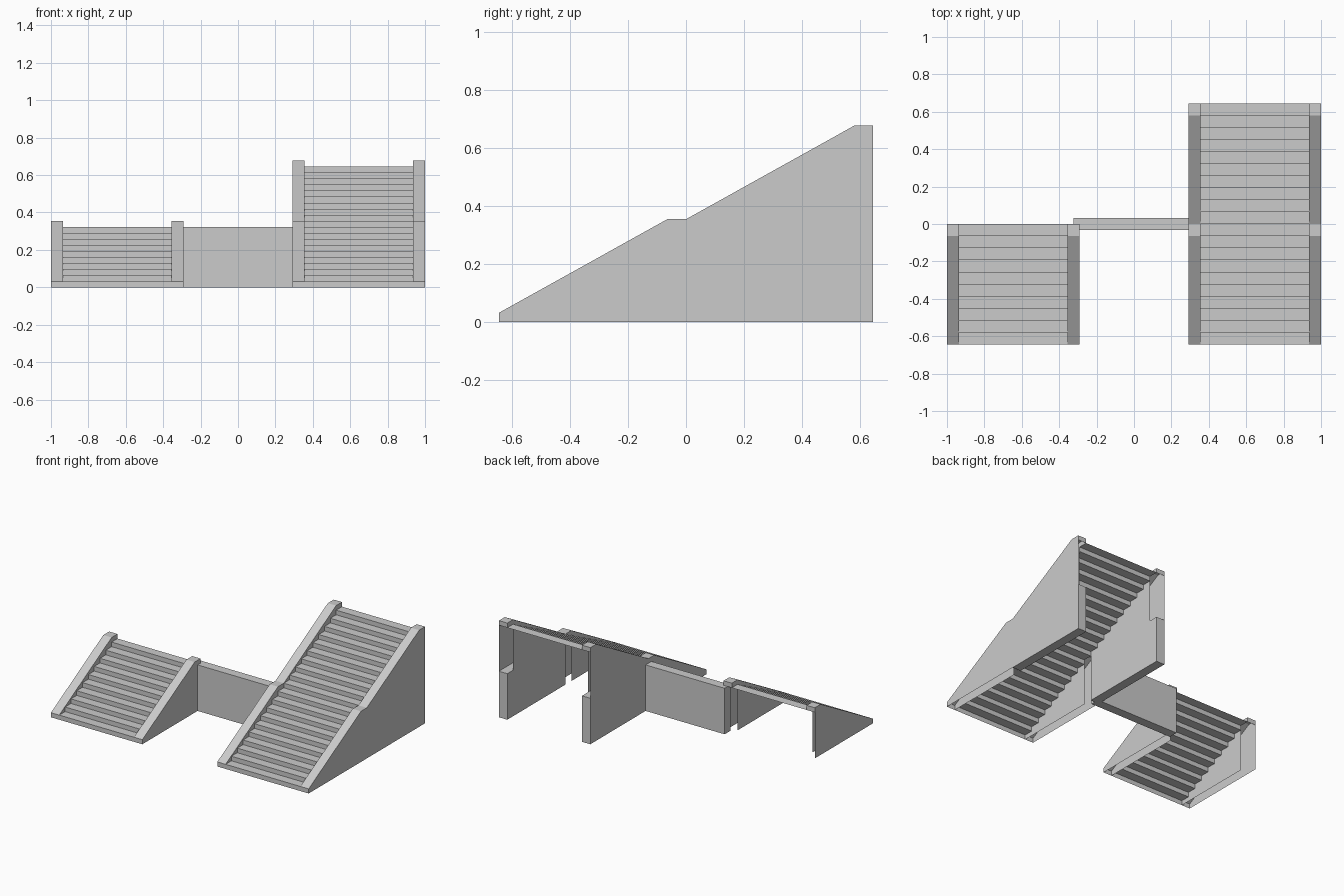
import bpy, bmesh

if "Cube" in bpy.data.objects:
    bpy.data.objects.remove(bpy.data.objects["Cube"])

RUN, RISE, N = 0.0645, 0.03228, 10
D = RUN * N                # depth of one flight
H = RISE * N               # height of one flight
W = 0.709                  # overall flight width
T = RUN                    # side wall thickness


def finish(name, bm, loc):
    bmesh.ops.remove_doubles(bm, verts=bm.verts, dist=1e-5)
    me = bpy.data.meshes.new(name)
    bm.to_mesh(me)
    bm.free()
    ob = bpy.data.objects.new(name, me)
    ob.location = loc
    bpy.context.collection.objects.link(ob)


def face(bm, pts, flip=False):
    if flip:
        pts = pts[::-1]
    bm.faces.new([bm.verts.new(p) for p in pts])


def ribbon(bm, path, x0, x1):
    """Sweep a (y, z) path across x."""
    for (ya, za), (yb, zb) in zip(path, path[1:]):
        face(bm, [(x0, ya, za), (x1, ya, za), (x1, yb, zb), (x0, yb, zb)])


def flight(name, cx, y0, z0):
    # folded treads and risers
    bm = bmesh.new()
    path = [(0, 0)]
    for i in range(N):
        path += [(i * RUN, (i + 1) * RISE), ((i + 1) * RUN, (i + 1) * RISE)]
    ribbon(bm, path, -W / 2 + T, W / 2 - T)
    finish(name + "_steps", bm, (cx, y0, z0))

    # hollow side walls, open at the back and underneath
    rail = [(0, 0), (0, RISE), (D - RUN, H + RISE), (D, H + RISE), (D, H)]
    outer = rail + [(D, 0)]
    inner = rail + [(D - RUN, H), (D - RUN, 0)]
    for s, side in ((-1, "left"), (1, "right")):
        bm = bmesh.new()
        xo, xi = s * W / 2, s * (W / 2 - T)
        face(bm, [(xo, y, z) for y, z in outer], s > 0)
        face(bm, [(xi, y, z) for y, z in inner], s < 0)
        ribbon(bm, rail, min(xo, xi), max(xo, xi))
        finish(f"{name}_{side}_wall", bm, (cx, y0, z0))


def block(name, x0, x1, y0, y1, z0, z1):
    bm = bmesh.new()
    bmesh.ops.create_cube(bm, size=1)
    bmesh.ops.scale(bm, vec=(x1 - x0, y1 - y0, z1 - z0), verts=bm.verts)
    finish(name, bm, ((x0 + x1) / 2, (y0 + y1) / 2, (z0 + z1) / 2))


CX = 1 - W / 2
flight("left_flight", -CX, -D, 0)
flight("right_lower_flight", CX, -D, 0)
flight("right_upper_flight", CX, 0, H)

# solid walls carrying the upper flight
block("inner_support_wall", 1 - W, 1 - W + T, 0, D, 0, H)
block("outer_support_wall", 1 - T, 1, 0, D, 0, H)

# wall linking the two stairs
block("link_wall", -D / 2, D / 2, -T / 2, T / 2, 0, H)
